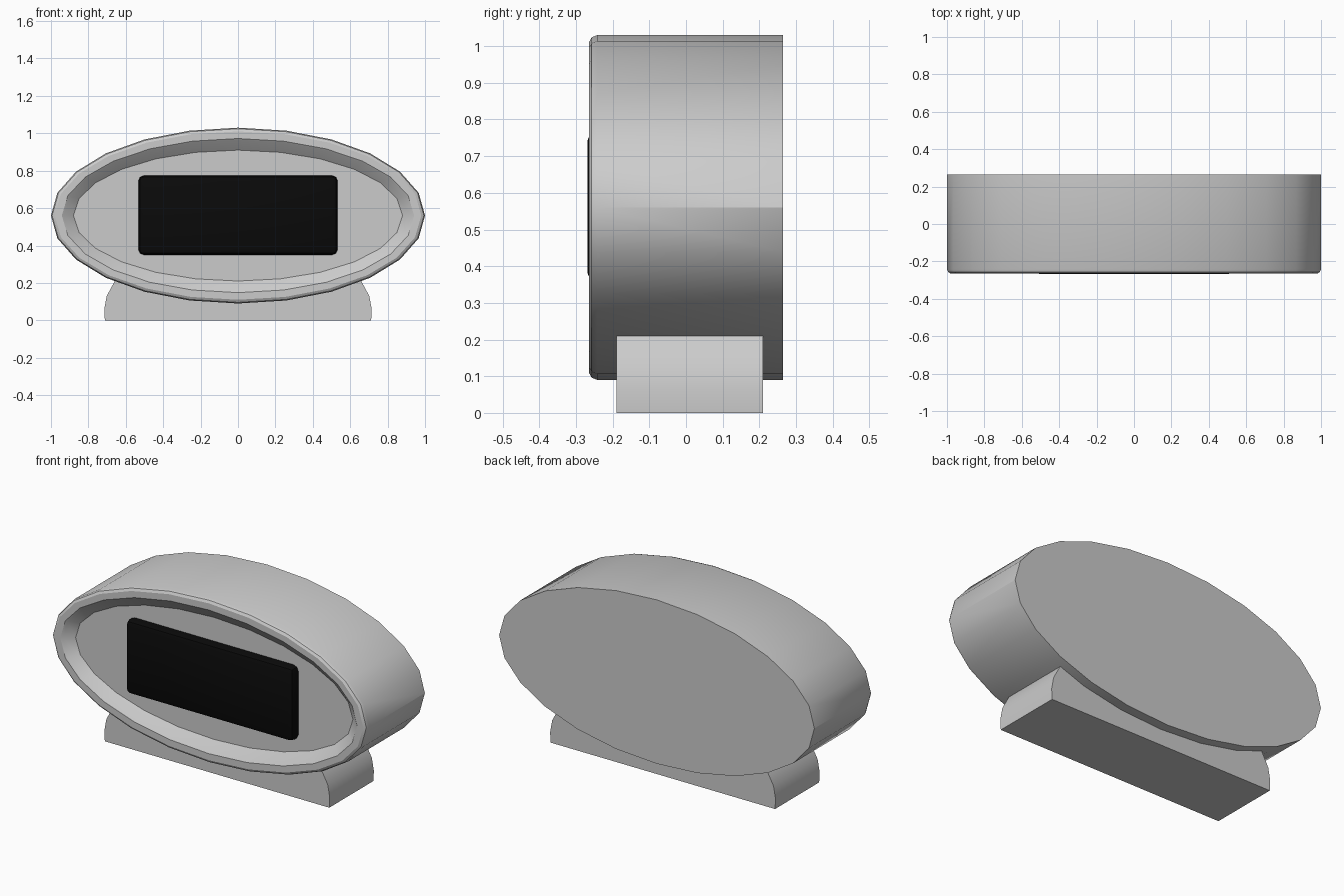
import bpy, bmesh
from math import sin, cos, tau, radians

cube = bpy.data.objects.get("Cube")
if cube:
    bpy.data.objects.remove(cube)


def material(name, rgb):
    mat = bpy.data.materials.new(name)
    mat.use_nodes = True
    mat.diffuse_color = (*rgb, 1)
    mat.node_tree.nodes["Principled BSDF"].inputs["Base Color"].default_value = (*rgb, 1)
    return mat


grey = material("light grey", (0.6, 0.6, 0.6))
black = material("screen black", (0.003, 0.003, 0.003))


def finish(name, bm, mat):
    bmesh.ops.recalc_face_normals(bm, faces=bm.faces)
    mesh = bpy.data.meshes.new(name)
    bm.to_mesh(mesh)
    bm.free()
    mesh.materials.append(mat)
    obj = bpy.data.objects.new(name, mesh)
    bpy.context.collection.objects.link(obj)
    bpy.ops.object.select_all(action='DESELECT')
    obj.select_set(True)
    bpy.context.view_layer.objects.active = obj
    bpy.ops.object.shade_smooth_by_angle(angle=radians(30))
    return obj


def loft(name, sections, mat):
    """Skin a row of matching outlines and cap both ends."""
    bm = bmesh.new()
    rings = [[bm.verts.new(p) for p in pts] for pts in sections]
    for a, b in zip(rings, rings[1:]):
        for i in range(len(a)):
            j = (i + 1) % len(a)
            bm.faces.new((a[i], a[j], b[j], b[i]))
    bm.faces.new(rings[0])
    bm.faces.new(rings[-1])
    return finish(name, bm, mat)


def ellipse(inset, y):
    return [((1 - inset) * cos(tau * i / 24), y, 0.56 + (0.47 - inset) * sin(tau * i / 24))
            for i in range(24)]


# Oval body: flat back, rounded front rim, sloping recess and recessed face
rim = [(0, 0.265), (0, -0.242), (0.006, -0.257), (0.02, -0.265),
       (0.058, -0.265), (0.068, -0.258), (0.12, -0.215)]
loft("oval_body", [ellipse(inset, y) for inset, y in rim], grey)

# Foot with curved ends, its top hidden inside the body
side = [(0.712, 0), (0.715, 0.06), (0.702, 0.13), (0.66, 0.208), (0.6, 0.27)]
outline = side + [(-x, z) for x, z in reversed(side)]
loft("foot", [[(x, y, z) for x, z in outline] for y in (-0.19, 0.21)], grey)

# Screen block with softened edges
bm = bmesh.new()
bmesh.ops.create_cube(bm, size=1)
for v in bm.verts:
    v.co = (v.co.x * 1.066, v.co.y * 0.12 - 0.208, v.co.z * 0.424 + 0.562)
bmesh.ops.bevel(bm, geom=bm.edges[:], offset=0.03, segments=2, profile=0.5, affect='EDGES')
finish("screen", bm, black)
